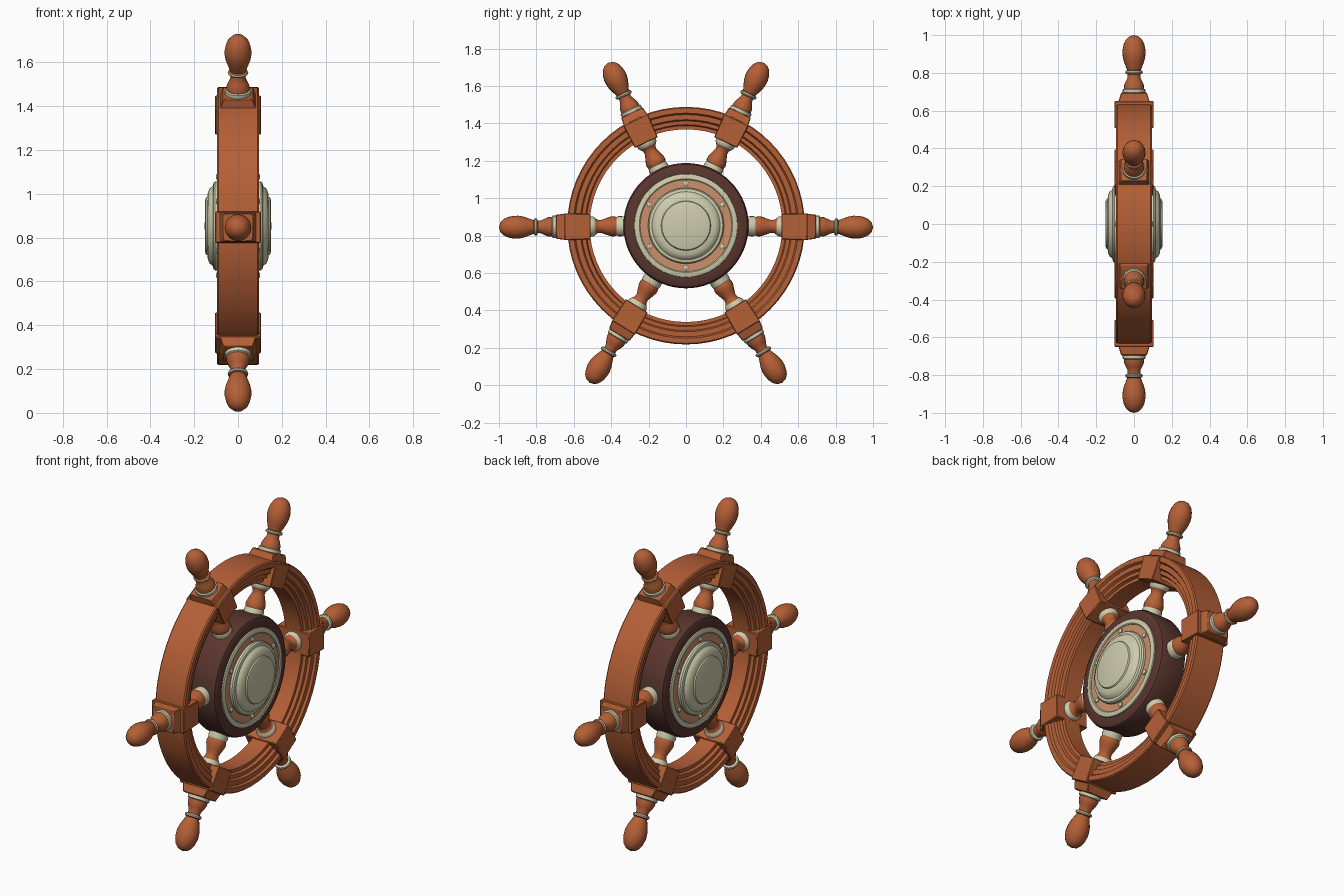
import bpy, bmesh, math
from mathutils import Matrix, Vector

if "Cube" in bpy.data.objects:
    bpy.data.objects.remove(bpy.data.objects["Cube"], do_unlink=True)


def material(name, rgb):
    m = bpy.data.materials.new(name)
    m.use_nodes = True
    m.diffuse_color = (*rgb, 1)
    m.node_tree.nodes["Principled BSDF"].inputs["Base Color"].default_value = (*rgb, 1)
    return m


wood = material("orange wood", (0.46, 0.115, 0.037))
dark = material("dark wood", (0.10, 0.036, 0.027))
cream = material("cream metal", (0.62, 0.61, 0.42))
copper = material("pale copper", (0.60, 0.28, 0.15))

CENTRE = Vector((0, 0, 0.853))
TO_X = Matrix.Translation(CENTRE) @ Matrix.Rotation(math.pi / 2, 4, "Y")


def finish(name, bm, matrix, mats, angle=35):
    bmesh.ops.remove_doubles(bm, verts=bm.verts, dist=0.0002)
    bmesh.ops.recalc_face_normals(bm, faces=bm.faces)
    mesh = bpy.data.meshes.new(name)
    bm.to_mesh(mesh)
    bm.free()
    for m in mats:
        mesh.materials.append(m)
    mesh.shade_smooth()
    mesh.set_sharp_from_angle(angle=math.radians(angle))
    obj = bpy.data.objects.new(name, mesh)
    obj.matrix_world = matrix
    bpy.context.collection.objects.link(obj)
    return obj


def lathe(name, profile, matrix, mats, sides=48, bands=(), closed=False):
    """Spin (radius, height) points about local z; bands are heights of second colour."""
    bm = bmesh.new()
    rings = []
    for i in range(sides):
        a = math.tau * i / sides
        rings.append([bm.verts.new((r * math.cos(a), r * math.sin(a), h)) for r, h in profile])
    count = len(profile) if closed else len(profile) - 1
    for i in range(sides):
        p, q = rings[i], rings[(i + 1) % sides]
        for j in range(count):
            k = (j + 1) % len(profile)
            f = bm.faces.new((p[j], q[j], q[k], p[k]))
            mid = (profile[j][1] + profile[k][1]) / 2
            f.material_index = int(any(lo < mid < hi for lo, hi in bands))
    return finish(name, bm, matrix, mats)


def block(name, z0, z1, low, high, matrix):
    """Bevelled box along local z, tapering from the low to the high half sizes."""
    bm = bmesh.new()
    bmesh.ops.create_cube(bm, size=2)
    for v in bm.verts:
        sx, sy = low if v.co.z < 0 else high
        v.co = (v.co.x * sx, v.co.y * sy, z0 if v.co.z < 0 else z1)
    bmesh.ops.bevel(bm, geom=bm.edges[:], offset=0.004, segments=1, affect="EDGES")
    return finish(name, bm, matrix, [wood])


# Stepped rim, the same on both faces
half = [(0.635, 0.088), (0.629, 0.095), (0.602, 0.095), (0.594, 0.082), (0.567, 0.082),
        (0.56, 0.068), (0.54, 0.068), (0.534, 0.052), (0.515, 0.052)]
lathe("rim", half + [(r, -h) for r, h in reversed(half)], TO_X, [wood], 64, closed=True)

# Hub drum with softened edges
edge = [(0, 0.086), (0.27, 0.086), (0.312, 0.086), (0.328, 0.078), (0.335, 0.06)]
lathe("hub", edge + [(r, -h) for r, h in reversed(edge)], TO_X, [dark], 64)

# Metal plates and screws on both sides of the hub
plate_ring = [(0.277, 0.08), (0.275, 0.093), (0.27, 0.096), (0.25, 0.096), (0.245, 0.092), (0.245, 0.08)]
copper_plate = [(0.247, 0.08), (0.247, 0.09), (0, 0.09)]
cap = [(0.203, 0.085), (0.203, 0.104), (0.197, 0.112), (0.182, 0.115), (0.172, 0.128),
       (0.155, 0.137), (0.133, 0.14), (0.129, 0.147), (0.12, 0.15), (0, 0.152)]
screw = [(0.014, 0.085), (0.014, 0.096), (0.009, 0.1), (0, 0.101)]
for side, flip in (("left", 0), ("right", math.pi)):
    face = TO_X @ Matrix.Rotation(flip, 4, "X")
    lathe(side + "_plate_ring", plate_ring, face, [cream], 64)
    lathe(side + "_copper_plate", copper_plate, face, [copper], 64)
    lathe(side + "_cap", cap, face, [cream], 48)
    for n in range(6):
        spot = Matrix.Rotation(n * math.pi / 3, 4, "Z") @ Matrix.Translation((0.225, 0, 0))
        lathe(f"{side}_screw_{n + 1}", screw, face @ spot, [cream], 10)

# Turned spoke: collar, waist and ring inside the rim
baluster = [(0, 0.30), (0.052, 0.30), (0.054, 0.36), (0.05, 0.372), (0.054, 0.385), (0.053, 0.40),
            (0.043, 0.43), (0.034, 0.455), (0.036, 0.472), (0.045, 0.485), (0.053, 0.495),
            (0.055, 0.51), (0.055, 0.535), (0, 0.535)]
# Turned neck and rounded grip outside the rim
grip = [(0, 0.69), (0.06, 0.69), (0.06, 0.712), (0.053, 0.716), (0.052, 0.735), (0.044, 0.755),
        (0.034, 0.775), (0.033, 0.792), (0.044, 0.796), (0.047, 0.803), (0.044, 0.81),
        (0.036, 0.814), (0.046, 0.84), (0.056, 0.868), (0.061, 0.895), (0.061, 0.92),
        (0.055, 0.95), (0.044, 0.975), (0.026, 0.993), (0, 1.0)]

# Spoke angles and lengths
spokes = [(-0.5, 1), (64.5, 0.965), (115.5, 0.965), (180.5, 1), (238.5, 0.985), (301.5, 0.985)]
for n, (angle, length) in enumerate(spokes, 1):
    turn = Matrix.Translation(CENTRE) @ Matrix.Rotation(math.radians(angle - 90), 4, "X")
    turn = turn @ Matrix.Scale(length, 4, (0, 0, 1))
    lathe(f"spoke_{n}", baluster, turn, [wood, cream], 20, [(0.29, 0.373), (0.486, 0.515)])
    lathe(f"handle_{n}", grip, turn, [wood, cream], 20, [(0.70, 0.715), (0.793, 0.812)])
    block(f"rim_clamp_{n}", 0.51, 0.65, (0.104, 0.068), (0.104, 0.072), turn)
    block(f"clamp_top_{n}", 0.64, 0.695, (0.085, 0.071), (0.068, 0.064), turn)
